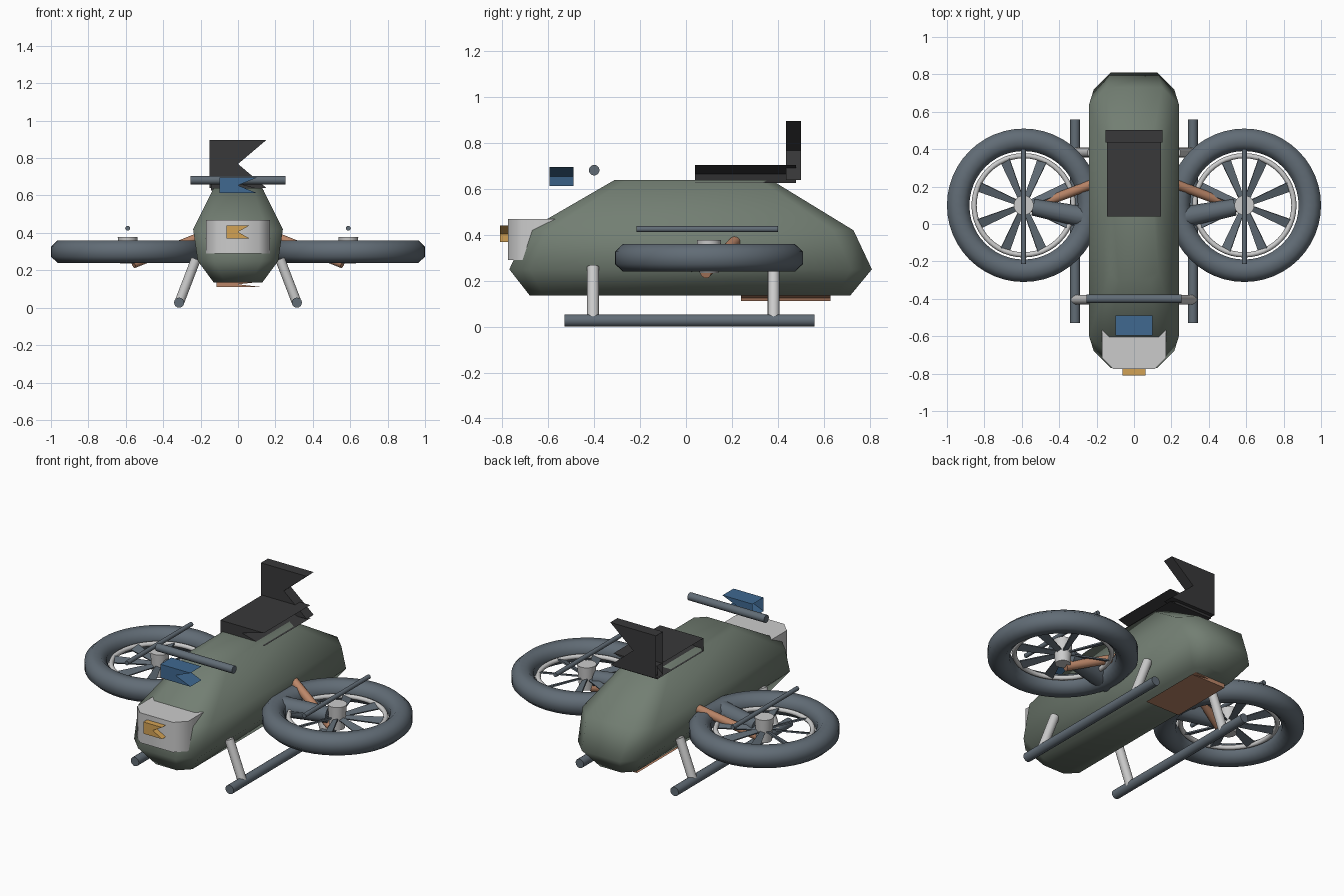
import bpy, bmesh, math
from mathutils import Vector, Matrix

if "Cube" in bpy.data.objects:
    bpy.data.objects.remove(bpy.data.objects["Cube"])


def material(name, rgb):
    m = bpy.data.materials.new(name)
    m.diffuse_color = (*rgb, 1)
    m.use_nodes = True
    m.node_tree.nodes["Principled BSDF"].inputs["Base Color"].default_value = m.diffuse_color
    return m


GREEN = material("green_paint", (0.17, 0.21, 0.17))
SLATE = material("slate_metal", (0.12, 0.15, 0.18))
LIGHT = material("light_metal", (0.60, 0.63, 0.62))
BLACK = material("dark_padding", (0.04, 0.04, 0.042))
COPPER = material("copper", (0.50, 0.24, 0.14))
BLUE = material("blue_glass", (0.05, 0.14, 0.28))
AMBER = material("amber_lamp", (0.65, 0.36, 0.09))


def finish(bm, name, mat, angle=None, fix=True):
    if fix:
        bmesh.ops.recalc_face_normals(bm, faces=bm.faces)
    me = bpy.data.meshes.new(name)
    bm.to_mesh(me)
    bm.free()
    ob = bpy.data.objects.new(name, me)
    bpy.context.collection.objects.link(ob)
    me.materials.append(mat)
    if angle:
        bpy.ops.object.select_all(action='DESELECT')
        ob.select_set(True)
        bpy.context.view_layer.objects.active = ob
        bpy.ops.object.shade_smooth_by_angle(angle=math.radians(angle))
    return ob


def rod(name, a, b, r1, mat, r2=None, sides=16):
    a, b = Vector(a), Vector(b)
    d = b - a
    bm = bmesh.new()
    mtx = Matrix.Translation((a + b) / 2) @ d.to_track_quat('Z', 'Y').to_matrix().to_4x4()
    bmesh.ops.create_cone(bm, cap_ends=True, segments=sides, radius1=r1,
                          radius2=r1 if r2 is None else r2, depth=d.length, matrix=mtx)
    return finish(bm, name, mat, 40)


def stack(name, layers, mat, angle):
    """Loft of chamfered rectangles: (z, y front, y back, half width, chamfer)."""
    bm = bmesh.new()
    rings = []
    for z, y0, y1, w, c in layers:
        pts = [(w - c, y0), (w, y0 + c), (w, y1 - c), (w - c, y1),
               (c - w, y1), (-w, y1 - c), (-w, y0 + c), (c - w, y0)]
        rings.append([bm.verts.new((x, y, z)) for x, y in pts])
    for lo, hi in zip(rings, rings[1:]):
        for i in range(8):
            j = (i + 1) % 8
            bm.faces.new((lo[i], lo[j], hi[j], hi[i]))
    bm.faces.new(rings[0])
    bm.faces.new(rings[-1])
    return finish(bm, name, mat, angle)


def folded_box(name, x, y, z, mat):
    """Flat top and bottom, crossed inner panels, ends notched on the +x side."""
    bm = bmesh.new()
    v = [bm.verts.new((a, b, c)) for b in y for c in z for a in (-x, x)]
    for f in ((0, 1, 2), (0, 2, 3), (4, 6, 5), (4, 7, 6), (0, 4, 5, 1),
              (1, 2, 6, 5), (2, 3, 7, 6), (3, 0, 4, 7)):
        bm.faces.new([v[i] for i in f])
    return finish(bm, name, mat, fix=False)


def lathe(name, centre, profile, mat, segments=48):
    bm = bmesh.new()
    rings = []
    for k in range(segments):
        t = 2 * math.pi * k / segments
        rings.append([bm.verts.new((centre[0] + r * math.cos(t), centre[1] + r * math.sin(t),
                                    centre[2] + z)) for r, z in profile])
    n = len(profile)
    for k in range(segments):
        a, b = rings[k], rings[(k + 1) % segments]
        for i in range(n):
            j = (i + 1) % n
            bm.faces.new((a[i], b[i], b[j], a[j]))
    return finish(bm, name, mat, 50)


# Hull and nose
stack("hull", [(0.135, -0.68, 0.715, 0.13, 0.06), (0.25, -0.77, 0.81, 0.215, 0.09),
               (0.42, -0.69, 0.73, 0.24, 0.09), (0.64, -0.31, 0.37, 0.13, 0.05)], GREEN, 60)
stack("nose_cowl", [(0.29, -0.775, -0.42, 0.17, 0.06), (0.47, -0.775, -0.42, 0.17, 0.06)],
      LIGHT, 50)

# Folded panels: lamp, screen, seat and belly plate
folded_box("headlamp", 0.062, (-0.81, -0.74), (0.37, 0.44), AMBER)
folded_box("windscreen", 0.10, (-0.595, -0.49), (0.613, 0.695), BLUE)
folded_box("seat", 0.145, (0.04, 0.48), (0.626, 0.705), BLACK)
folded_box("seat_back", 0.152, (0.435, 0.502), (0.64, 0.897), BLACK)
folded_box("belly_plate", 0.115, (0.24, 0.63), (0.112, 0.138), COPPER)

rod("handlebar", (-0.255, -0.4, 0.682), (0.255, -0.4, 0.682), 0.023, SLATE)

DUCT = [(0.41, -0.027), (0.41, 0.027), (0.375, 0.06), (0.325, 0.06),
        (0.29, 0.027), (0.29, -0.027), (0.325, -0.06), (0.375, -0.06)]
RIM = [(0.265 + 0.014 * math.cos(i * math.pi / 4), 0.014 * math.sin(i * math.pi / 4))
       for i in range(8)]

for s, side in ((-1, "left"), (1, "right")):
    c = Vector((s * 0.59, 0.10, 0.30))
    # Ducted fan
    lathe(side + "_duct", c, DUCT, SLATE)
    lathe(side + "_inner_ring", c, RIM, LIGHT)
    rod(side + "_motor", c + Vector((0, 0, -0.065)), c + Vector((0, 0, 0.077)), 0.042, LIGHT,
        0.053, 24)
    bm = bmesh.new()
    for k in range(8):
        turn = Matrix.Translation(c) @ Matrix.Rotation(math.radians(22.5 + 45 * k), 4, 'Z')
        pitch = Matrix.Rotation(s * math.radians(20), 4, 'X')
        top, low = [[bm.verts.new(turn @ pitch @ Vector((x, y, h)))
                     for x, y in ((0.04, -0.014), (0.26, -0.027), (0.26, 0.027), (0.04, 0.014))]
                    for h in (0.004, -0.004)]
        bm.faces.new(top)
        bm.faces.new(low[::-1])
        for i in range(4):
            j = (i + 1) % 4
            bm.faces.new((top[i], low[i], low[j], top[j]))
    finish(bm, side + "_fan_blades", SLATE)
    rod(side + "_guard_bar", (c.x, -0.215, 0.425), (c.x, 0.40, 0.425), 0.013, SLATE, sides=12)
    # Arm and brace carrying the fan
    rod(side + "_fan_arm", (s * 0.18, 0.02, 0.30), (s * 0.54, 0.09, 0.30), 0.062, SLATE, 0.045)
    rod(side + "_fan_brace", (s * 0.20, 0.222, 0.38), (s * 0.56, 0.085, 0.235), 0.025, COPPER)
    # Landing skid with two legs
    rod(side + "_skid", (s * 0.315, -0.53, 0.027), (s * 0.315, 0.56, 0.027), 0.027, SLATE)
    for y, end in ((-0.405, "front"), (0.382, "rear")):
        rod(f"{side}_{end}_leg", (s * 0.225, y, 0.26), (s * 0.313, y, 0.03), 0.026, LIGHT)
